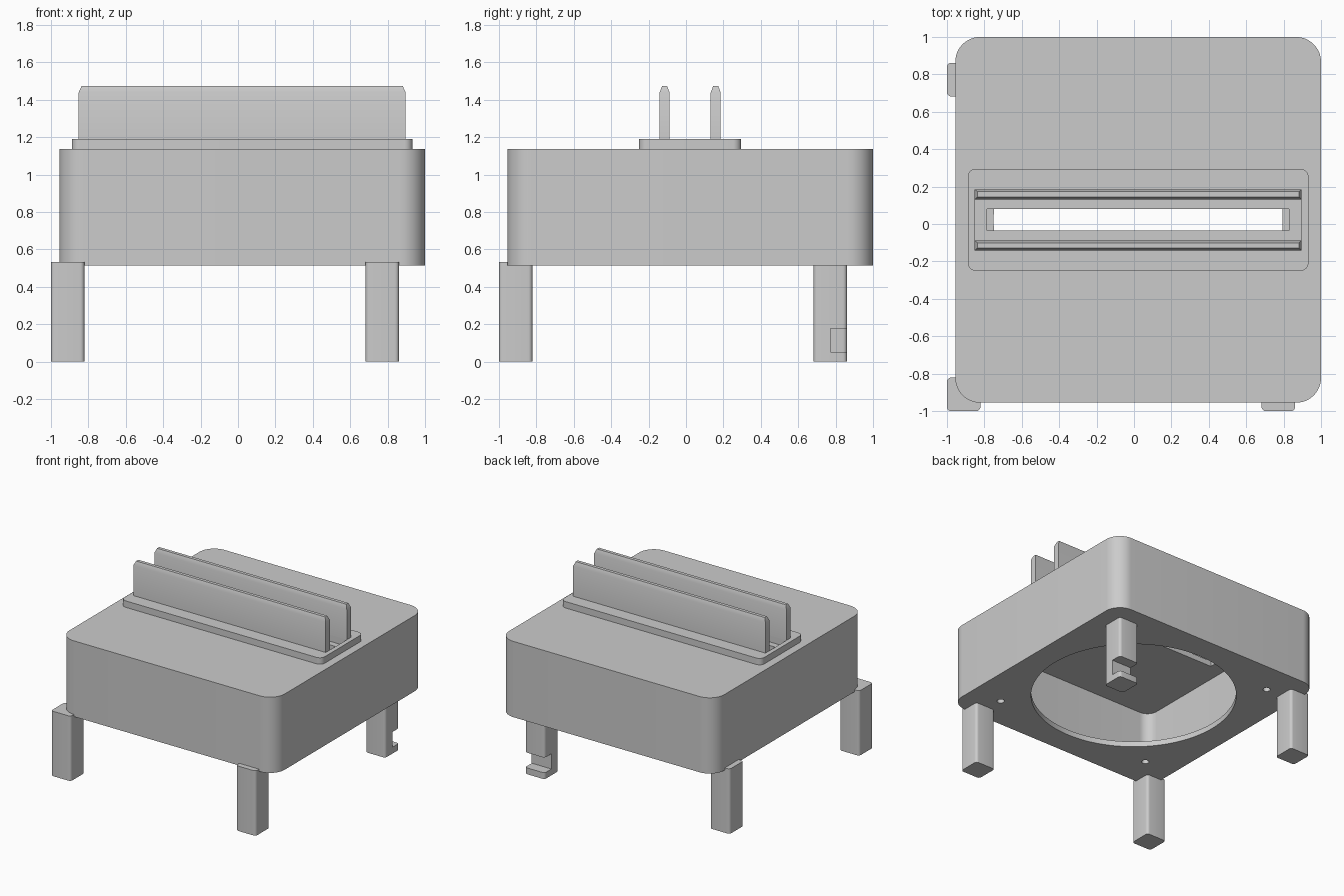
import bpy, bmesh, math

if "Cube" in bpy.data.objects:
    bpy.data.objects.remove(bpy.data.objects["Cube"], do_unlink=True)

# Single plain grey material
grey = bpy.data.materials.new("plain grey")
grey.use_nodes = True
grey.diffuse_color = (0.6, 0.6, 0.6, 1)
grey.node_tree.nodes["Principled BSDF"].inputs["Base Color"].default_value = (0.6, 0.6, 0.6, 1)

C = 0.0222     # centre of the housing in x and y
HALF = 0.9778  # half width of the housing
WALL = 0.0444  # shell thickness
BOTTOM, TOP = 0.5145, 1.137


def rounded_outline(x0, x1, y0, y1, r, seg):
    """Counter-clockwise rectangle outline with rounded corners."""
    if r == 0:
        return [(x0, y0), (x1, y0), (x1, y1), (x0, y1)]
    pts = []
    for i, (cx, cy) in enumerate([(x1 - r, y1 - r), (x0 + r, y1 - r),
                                  (x0 + r, y0 + r), (x1 - r, y0 + r)]):
        for k in range(seg + 1):
            a = math.pi / 2 * (i + k / seg)
            pts.append((cx + r * math.cos(a), cy + r * math.sin(a)))
    return pts


def loft(name, rings):
    """Closed solid through matching (outline, height) rings."""
    bm = bmesh.new()
    loops = [[bm.verts.new((x, y, z)) for x, y in pts] for pts, z in rings]
    bm.faces.new(loops[0][::-1])
    bm.faces.new(loops[-1])
    n = len(loops[0])
    for low, high in zip(loops, loops[1:]):
        for i in range(n):
            j = (i + 1) % n
            bm.faces.new((low[i], low[j], high[j], high[i]))
    mesh = bpy.data.meshes.new(name)
    bm.to_mesh(mesh)
    bm.free()
    mesh.materials.append(grey)
    obj = bpy.data.objects.new(name, mesh)
    bpy.context.collection.objects.link(obj)
    return obj


def block(name, x0, x1, y0, y1, z0, z1, r=0, seg=8):
    pts = rounded_outline(x0, x1, y0, y1, r, seg)
    return loft(name, [(pts, z0), (pts, z1)])


def centred_block(name, hx, hy, z0, z1, r=0, seg=10):
    """Block of half sizes hx, hy about the housing axis."""
    return block(name, C - hx, C + hx, C - hy, C + hy, z0, z1, r, seg)


def cylinder(name, x, y, radius, z0, z1, n):
    pts = [(x + radius * math.cos(2 * math.pi * i / n),
            y + radius * math.sin(2 * math.pi * i / n)) for i in range(n)]
    return loft(name, [(pts, z0), (pts, z1)])


def select(obj):
    bpy.ops.object.select_all(action='DESELECT')
    obj.select_set(True)
    bpy.context.view_layer.objects.active = obj


def cut(obj, cutter):
    mod = obj.modifiers.new("cut", 'BOOLEAN')
    mod.operation = 'DIFFERENCE'
    mod.solver = 'EXACT'
    mod.object = cutter
    select(obj)
    bpy.ops.object.modifier_apply(modifier=mod.name)
    bpy.data.objects.remove(cutter, do_unlink=True)


parts = []

# Thin hollow housing with a round opening, screw holes and a top slot
housing = centred_block("housing", HALF, HALF, BOTTOM, TOP, 0.1333, 12)
cut(housing, centred_block("cavity_cutter", HALF - WALL, HALF - WALL,
                           BOTTOM + WALL, TOP - WALL, 0.0889))
cut(housing, cylinder("opening_cutter", C, C, 0.773, 0.4, 0.7, 96))
cut(housing, centred_block("slot_cutter", 0.807, 0.058, 0.95, 1.3))
for sx in (-1, 1):
    for sy in (-1, 1):
        cut(housing, cylinder("screw_cutter", C + sx * 0.711, C + sy * 0.711,
                              0.028, 0.4, 0.7, 20))
parts.append(housing)

# Raised deck with a pocket between the fins
deck = centred_block("deck", 0.911, 0.273, TOP, 1.19, 0.0444)
cut(deck, centred_block("pocket_cutter", 0.874, 0.11, 1.0, 1.3))
parts.append(deck)

# Two upright fins with tapered tops
for side, name in ((-1, "front_fin"), (1, "back_fin")):
    y = C + side * 0.1367
    base = rounded_outline(C - 0.874, C + 0.874, y - 0.0267, y + 0.0267, 0, 0)
    tip = rounded_outline(C - 0.859, C + 0.859, y - 0.0137, y + 0.0137, 0, 0)
    parts.append(loft(name, [(base, 1.15), (base, 1.439), (tip, 1.473)]))

# Four legs, the back left one notched
for xn, x in (("right", -1.0), ("left", 0.682)):
    for yn, y in (("front", -1.0), ("back", 0.682)):
        leg = block(f"{yn}_{xn}_leg", x, x + 0.179, y, y + 0.179, 0, 0.533, 0.022, 5)
        if (xn, yn) == ("left", "back"):
            cut(leg, block("notch_cutter", 0.6, 0.95, 0.773, 0.95, 0.052, 0.177))
        parts.append(leg)

for obj in parts:
    select(obj)
    bpy.ops.object.shade_smooth_by_angle(angle=math.radians(25))
